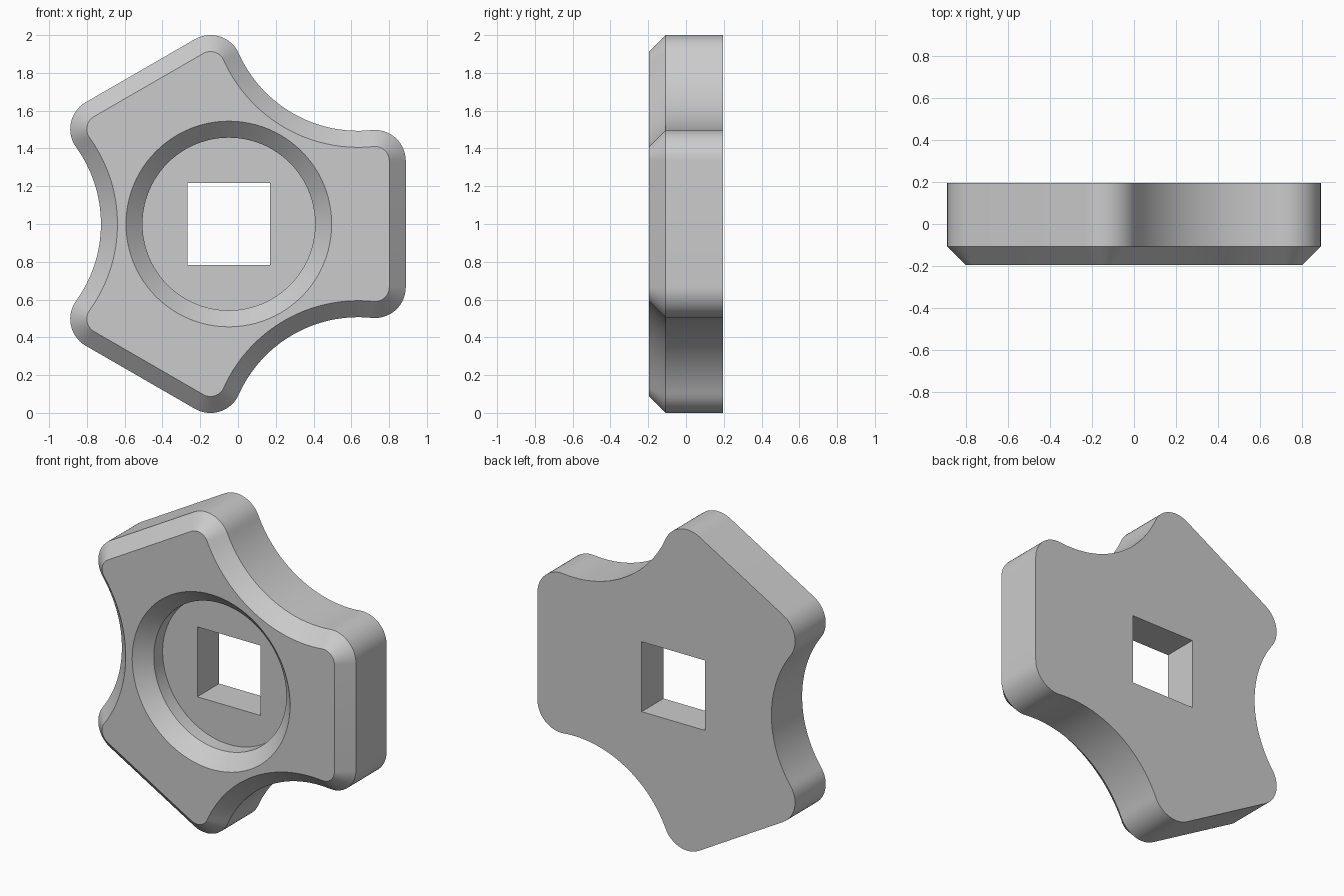
import bpy
import bmesh
from math import cos, sin, pi, atan2, hypot, radians
from mathutils import Vector

if "Cube" in bpy.data.objects:
    bpy.data.objects.remove(bpy.data.objects["Cube"], do_unlink=True)

# Main dimensions
AXIS_X, AXIS_Z = -0.0486, 1.0
FRONT, BACK = -0.195, 0.195
CHAMFER = 0.0875
FLOOR = FRONT + 2 * CHAMFER
BORE = 0.457
SQUARE = 0.218
CORNER = Vector((0.773, 0.334))
CORNER_R = 0.164
SCOOP_DEPTH = 0.677


def arc(centre, radius, start, end, steps):
    return [centre + radius * Vector((cos(a), sin(a)))
            for a in (start + (end - start) * i / steps for i in range(steps + 1))]


def rotated(points, angle):
    c, s = cos(angle), sin(angle)
    return [Vector((p.x * c - p.y * s, p.x * s + p.y * c)) for p in points]


def knob_outline(inset):
    """Three flat lobes with rounded corners, joined by tangent scoops."""
    mid = rotated([CORNER], radians(-60))[0]
    # Scoop radius that makes it tangent to both neighbouring corners
    gap = SCOOP_DEPTH - mid.x
    scoop_r = (gap ** 2 + mid.y ** 2 - CORNER_R ** 2) / (2 * (CORNER_R - gap))
    scoop = (SCOOP_DEPTH + scoop_r) * Vector((cos(pi / 3), sin(pi / 3)))
    to_scoop = scoop - CORNER
    turn = atan2(to_scoop.y, to_scoop.x)
    r = CORNER_R - inset
    lower = Vector((CORNER.x, -CORNER.y))
    lobe = arc(lower, r, -turn, 0, 14) + arc(CORNER, r, 0, turn, 14)
    lobe += arc(scoop, scoop_r + inset, turn - pi, -pi / 3 - turn, 32)[1:-1]
    return [p for k in range(3) for p in rotated(lobe, k * 2 * pi / 3)]


def circle(radius):
    return arc(Vector((0, 0)), radius, 0, 2 * pi, 96)[:-1]


def square(half):
    return [Vector((x, z)) * half for x, z in ((-1, -1), (1, -1), (1, 1), (-1, 1))]


bm = bmesh.new()


def loop(points, y):
    verts = [bm.verts.new((AXIS_X + p.x, y, AXIS_Z + p.y)) for p in points]
    for i, v in enumerate(verts):
        bm.edges.new((v, verts[(i + 1) % len(verts)]))
    return verts


def wall(a, b):
    for i in range(len(a)):
        j = (i + 1) % len(a)
        bm.faces.new((a[i], a[j], b[j], b[i]))


def flat_ring(outer, inner):
    edges = [bm.edges.get((ring[i - 1], ring[i]))
             for ring in (outer, inner) for i in range(len(ring))]
    bmesh.ops.triangle_fill(bm, edges=edges, use_beauty=True, normal=(0, -1, 0))


# Outer body loops, from back to chamfered front
rim_back = loop(knob_outline(0), BACK)
rim_mid = loop(knob_outline(0), FRONT + CHAMFER)
rim_front = loop(knob_outline(CHAMFER), FRONT)
# Chamfered round recess
recess_front = loop(circle(BORE + CHAMFER), FRONT)
recess_mid = loop(circle(BORE), FRONT + CHAMFER)
recess_floor = loop(circle(BORE), FLOOR)
# Square through hole
hole_front = loop(square(SQUARE), FLOOR)
hole_back = loop(square(SQUARE), BACK)

for a, b in ((rim_back, rim_mid), (rim_mid, rim_front), (recess_front, recess_mid),
             (recess_mid, recess_floor), (hole_front, hole_back)):
    wall(a, b)
for outer, inner in ((rim_front, recess_front), (recess_floor, hole_front),
                     (rim_back, hole_back)):
    flat_ring(outer, inner)
bmesh.ops.recalc_face_normals(bm, faces=bm.faces)

mesh = bpy.data.meshes.new("knob_body")
bm.to_mesh(mesh)
bm.free()
knob = bpy.data.objects.new("knob_body", mesh)
bpy.context.collection.objects.link(knob)

# Plain grey
grey = bpy.data.materials.new("light_grey")
grey.use_nodes = True
colour = (0.6, 0.6, 0.6, 1)
grey.diffuse_color = colour
grey.node_tree.nodes["Principled BSDF"].inputs["Base Color"].default_value = colour
mesh.materials.append(grey)

bpy.ops.object.select_all(action="DESELECT")
knob.select_set(True)
bpy.context.view_layer.objects.active = knob
bpy.ops.object.shade_smooth_by_angle(angle=radians(30))
